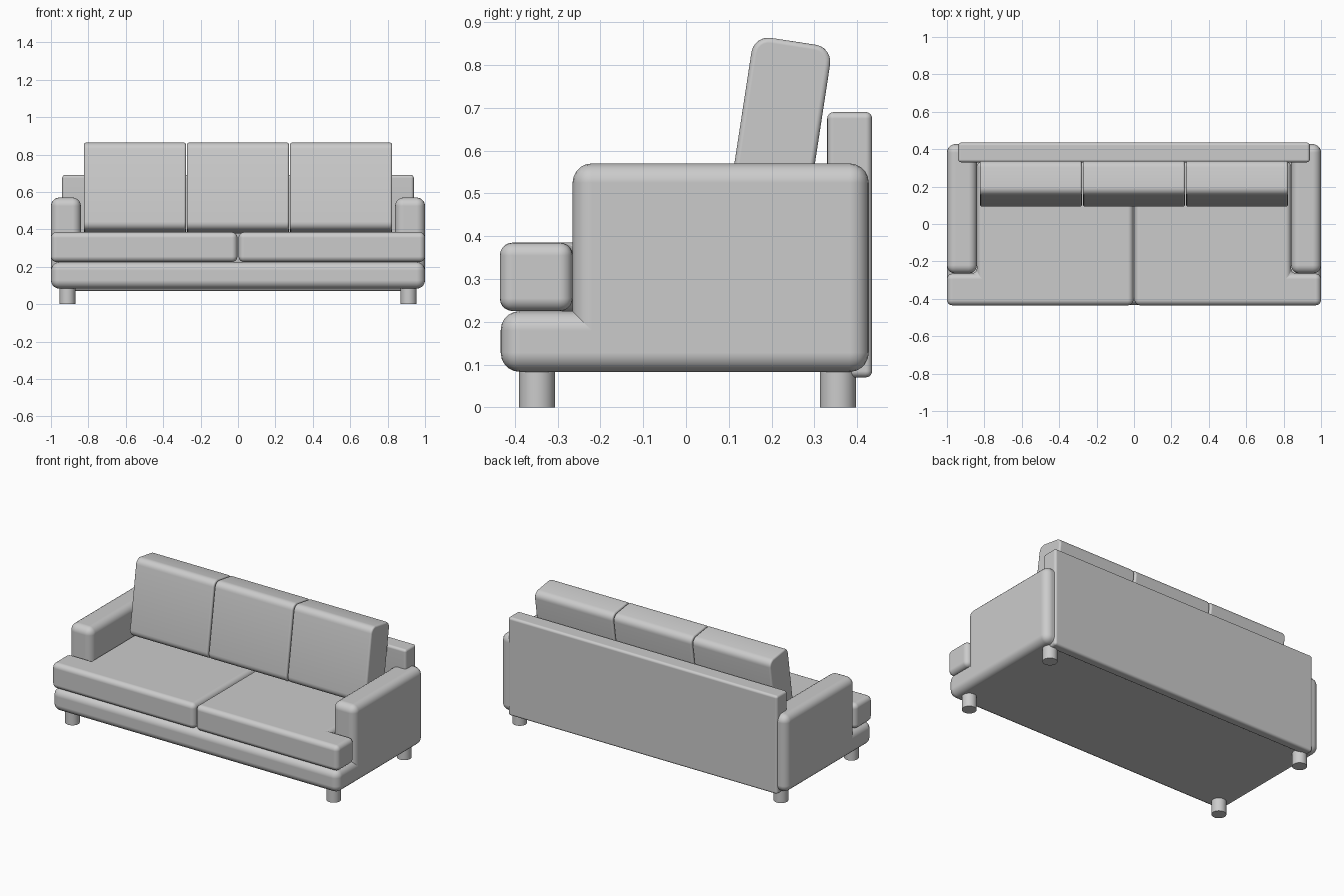
import bpy, bmesh, math
from mathutils import Vector, Matrix

cube = bpy.data.objects.get("Cube")
if cube:
    bpy.data.objects.remove(cube, do_unlink=True)

fabric = bpy.data.materials.new("grey_fabric")
fabric.use_nodes = True
GREY = (0.6, 0.6, 0.6, 1)
fabric.diffuse_color = GREY
fabric.node_tree.nodes["Principled BSDF"].inputs["Base Color"].default_value = GREY


def finish(bm, name, radius, segments=5):
    """Turn a bmesh into a smooth object with rounded edges."""
    bmesh.ops.recalc_face_normals(bm, faces=bm.faces)
    mesh = bpy.data.meshes.new(name)
    bm.to_mesh(mesh)
    bm.free()
    obj = bpy.data.objects.new(name, mesh)
    bpy.context.collection.objects.link(obj)
    mesh.materials.append(fabric)
    bpy.ops.object.select_all(action='DESELECT')
    obj.select_set(True)
    bpy.context.view_layer.objects.active = obj
    bpy.ops.object.shade_smooth_by_angle(angle=math.radians(40))
    if radius:
        bev = obj.modifiers.new("rounding", 'BEVEL')
        bev.width, bev.segments = radius, segments
        bev.limit_method, bev.angle_limit = 'ANGLE', math.radians(40)
        bev.use_clamp_overlap = False
        bev.harden_normals = True
    return obj


def box(lo, hi):
    lo, hi = Vector(lo), Vector(hi)
    bm = bmesh.new()
    bmesh.ops.create_cube(bm, size=1, matrix=Matrix.Translation((lo + hi) / 2)
                          @ Matrix.Diagonal((*(hi - lo), 1)))
    return bm


def prism(points, vector):
    """Extrude a flat outline along a vector."""
    bm = bmesh.new()
    face = bm.faces.new([bm.verts.new(p) for p in points])
    ext = bmesh.ops.extrude_face_region(bm, geom=[face], use_keep_orig=True)
    verts = [v for v in ext["geom"] if isinstance(v, bmesh.types.BMVert)]
    bmesh.ops.translate(bm, verts=verts, vec=vector)
    return bm


ARM_IN, ARM_FRONT, SEAT_Z = 0.84, -0.265, 0.225

# Base with both arms raised out of its top
bm = box((-1, -0.433, 0.083), (1, 0.427, SEAT_Z))
for co, no in (((ARM_IN, 0, 0), (1, 0, 0)), ((-ARM_IN, 0, 0), (1, 0, 0)),
               ((0, ARM_FRONT, 0), (0, 1, 0))):
    bmesh.ops.bisect_plane(bm, geom=bm.verts[:] + bm.edges[:] + bm.faces[:],
                           plane_co=co, plane_no=no)
bm.normal_update()
tops = []
for f in bm.faces:
    c = f.calc_center_median()
    if f.normal.z > 0.9 and abs(c.x) > ARM_IN and c.y > ARM_FRONT:
        tops.append(f)
ext = bmesh.ops.extrude_face_region(bm, geom=tops)
bmesh.ops.translate(bm, verts=[v for v in ext["geom"] if isinstance(v, bmesh.types.BMVert)],
                    vec=(0, 0, 0.57 - SEAT_Z))
bmesh.ops.dissolve_limit(bm, angle_limit=0.02, verts=bm.verts[:], edges=bm.edges[:])
finish(bm, "base_and_arms", 0.045)

# Back panel, thinner towards its foot
profile = [(0.33, 0.69), (0.435, 0.69), (0.435, 0.07), (0.375, 0.07), (0.33, 0.25)]
finish(prism([(-0.94, y, z) for y, z in profile], (1.88, 0, 0)), "back_panel", 0.015, 4)

# Two seat cushions that wrap in front of the arms
for side, name in ((1, "left"), (-1, "right")):
    outline = [(0.003, -0.435), (1, -0.435), (1, -0.265),
               (ARM_IN, -0.265), (ARM_IN, 0.335), (0.003, 0.335)]
    finish(prism([(side * x, y, SEAT_Z) for x, y in outline], (0, 0, 0.16)),
           name + "_seat_cushion", 0.03)

# Three leaning back cushions
for i, name in ((-1, "right"), (0, "middle"), (1, "left")):
    bm = box((-0.273, -0.093, -0.237), (0.273, 0.093, 0.237))
    long_edges = [e for e in bm.edges if abs(e.verts[0].co.x - e.verts[1].co.x) > 0.1]
    bmesh.ops.bevel(bm, geom=long_edges, offset=0.04, segments=6, profile=0.5,
                    affect='EDGES')
    obj = finish(bm, name + "_back_cushion", 0.012, 4)
    obj.location = (i * 0.551, 0.215, 0.621)
    obj.rotation_euler.x = math.radians(-8.7)

# Round legs
for x, side in ((0.912, "left"), (-0.912, "right")):
    for y, end in ((-0.348, "front"), (0.355, "rear")):
        bm = bmesh.new()
        bmesh.ops.create_cone(bm, cap_ends=True, segments=32, radius1=0.042, radius2=0.042,
                              depth=0.12, matrix=Matrix.Translation((x, y, 0.06)))
        finish(bm, f"{end}_{side}_leg", 0)
